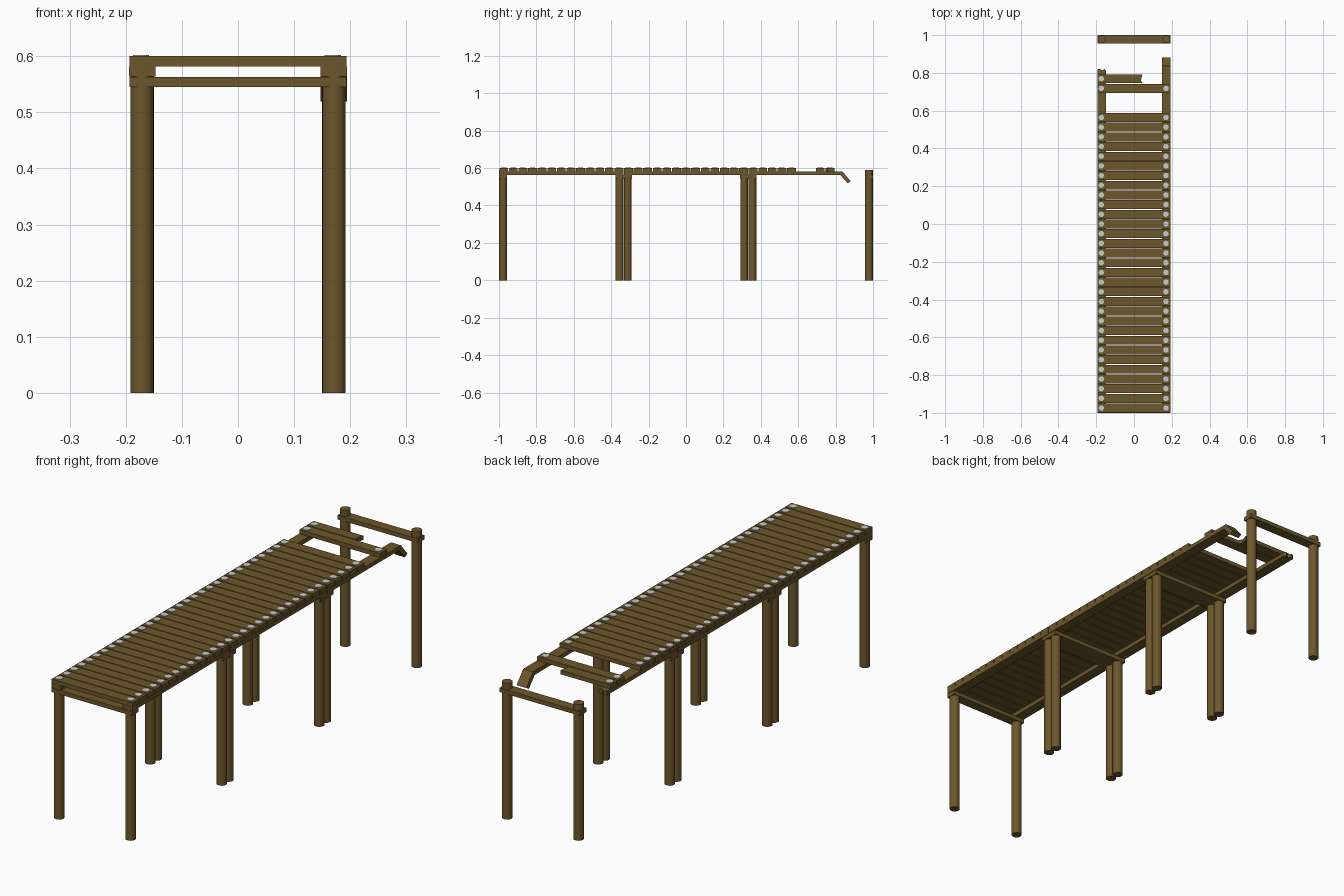
import bpy, bmesh

if "Cube" in bpy.data.objects:
    bpy.data.objects.remove(bpy.data.objects["Cube"])

wood = bpy.data.materials.new("wood")
wood.diffuse_color = (0.15, 0.095, 0.025, 1)
wood.use_nodes = True
wood.node_tree.nodes["Principled BSDF"].inputs["Base Color"].default_value = wood.diffuse_color


def prism(name, outline, offset, place, mat=wood):
    """Extrude a 2D outline; place(u, v, w) maps it into 3D, w in {lo, hi} of offset."""
    bm = bmesh.new()
    lo, hi = offset
    base = [bm.verts.new(place(u, v, lo)) for u, v in outline]
    top = [bm.verts.new(place(u, v, hi)) for u, v in outline]
    n = len(outline)
    bm.faces.new(base)
    bm.faces.new(top)
    for i in range(n):
        j = (i + 1) % n
        bm.faces.new((base[i], base[j], top[j], top[i]))
    bmesh.ops.recalc_face_normals(bm, faces=bm.faces)
    me = bpy.data.meshes.new(name)
    bm.to_mesh(me)
    bm.free()
    ob = bpy.data.objects.new(name, me)
    bpy.context.collection.objects.link(ob)
    if mat:
        me.materials.append(mat)
    return ob


def plan(u, v, w):
    return (u, v, w)


def side(u, v, w):
    return (w, u, v)


def board(name, x0, x1, y0, y1, z0, z1):
    return prism(name, [(x0, y0), (x1, y0), (x1, y1), (x0, y1)], (z0, z1), plan)


def cylinder(name, x, y, z0, z1, r, sides, mat):
    bpy.ops.mesh.primitive_cylinder_add(vertices=sides, radius=r, depth=z1 - z0,
                                        location=(x, y, (z0 + z1) / 2))
    ob = bpy.context.object
    ob.name = name
    if mat:
        ob.data.materials.append(mat)
    bpy.ops.object.shade_smooth_by_angle()
    return ob


L = 2 / 3            # length of one dock section
PITCH = L / 13       # plank spacing
PW = 0.0235          # half plank width
Z_BEAM, Z_RAIL, Z_PLANK, Z_TOP = 0.545, 0.564, 0.582, 0.600

# posts and cross beams at both ends of each section
for s in range(3):
    for e in (0, 1):
        y = -1 + s * L + (0.022 if e == 0 else L - 0.022)
        for x in (-0.171, 0.171):
            cylinder("post", x, y, 0, 0.589, 0.021, 20, wood)
        board("cross_beam", -0.193, 0.193, y - 0.022, y + 0.022, Z_BEAM, Z_RAIL - 0.001)

# intact stringers of the first two sections
for s in range(2):
    y0 = -1 + s * L
    for sx in (-1, 1):
        a, b = sorted((sx * 0.147, sx * 0.194))
        board("stringer", a, b, y0 + 0.001, y0 + L - 0.001, Z_RAIL, Z_PLANK)

# snapped left stringer
prism("broken_stringer",
      [(-0.194, 0.334), (-0.147, 0.334), (-0.147, 0.808), (-0.155, 0.820),
       (-0.168, 0.812), (-0.180, 0.822), (-0.194, 0.818)], (Z_RAIL, Z_PLANK), plan)

# right stringer bent downward at its end
prism("bent_stringer",
      [(0.334, Z_RAIL), (0.824, Z_RAIL), (0.864, 0.519), (0.881, 0.529),
       (0.836, Z_PLANK), (0.334, Z_PLANK)], (0.147, 0.194), side)

# deck planks with a bolt at each end
for i in list(range(31)) + [33, 34]:
    y = -1 + (i + 0.5) * PITCH
    if i == 34:
        prism("broken_plank",
              [(-0.193, y - PW), (0.046, y - PW), (0.036, y - 0.010), (0.040, y + 0.004),
               (0.045, y + PW), (-0.193, y + PW)], (Z_PLANK, Z_TOP), plan)
    else:
        board("plank", -0.193, 0.193, y - PW, y + PW, Z_PLANK, Z_TOP)
    for x in ((-0.173,) if i == 34 else (-0.173, 0.169)):
        cylinder("bolt", x, y, Z_TOP - 0.004, Z_TOP + 0.002, 0.0145, 12, None)
